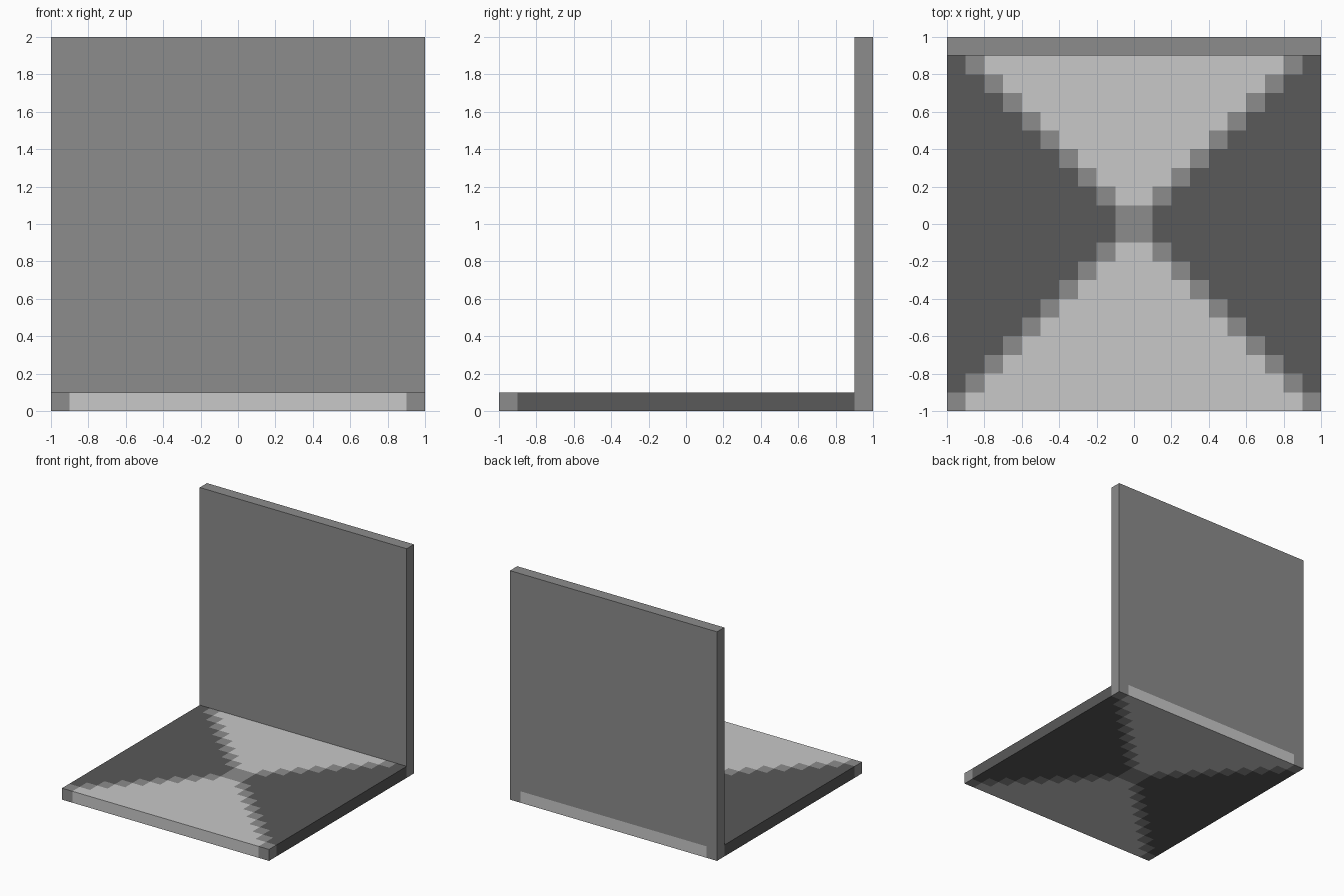
import bpy, bmesh
from mathutils import Matrix, Vector

if "Cube" in bpy.data.objects:
    bpy.data.objects.remove(bpy.data.objects["Cube"])


def material(name, v):
    m = bpy.data.materials.new(name)
    m.diffuse_color = (v, v, v, 1)
    m.use_nodes = True
    m.node_tree.nodes["Principled BSDF"].inputs["Base Color"].default_value = m.diffuse_color
    return m


mid = material("mid_grey", 0.262)
light = material("light_grey", 0.578)
dark = material("dark_grey", 0.100)


def add_object(name, bm, mats):
    bmesh.ops.recalc_face_normals(bm, faces=bm.faces)
    me = bpy.data.meshes.new(name)
    bm.to_mesh(me)
    bm.free()
    for m in mats:
        me.materials.append(m)
    ob = bpy.data.objects.new(name, me)
    bpy.context.collection.objects.link(ob)
    return ob


# Floor slab: 20 x 20 tiles, extruded upward to 0.1 thick
bm = bmesh.new()
bmesh.ops.create_grid(bm, x_segments=20, y_segments=20, size=1.0)
res = bmesh.ops.extrude_face_region(bm, geom=bm.faces[:])
top = [g for g in res["geom"] if isinstance(g, bmesh.types.BMVert)]
bmesh.ops.translate(bm, verts=top, vec=Vector((0, 0, 0.1)))

# Stepped diagonals are mid grey, front/back wedges light, side wedges dark
for f in bm.faces:
    c = f.calc_center_median()
    ix = min(int(abs(c.x) * 10 + 1e-4), 9)
    iy = min(int(abs(c.y) * 10 + 1e-4), 9)
    f.material_index = 0 if ix == iy else (1 if iy > ix else 2)
add_object("floor_slab", bm, [mid, light, dark])

# Back wall standing on the rear row of tiles
bm = bmesh.new()
bmesh.ops.create_cube(bm, size=1.0, matrix=Matrix.Translation((0, 0.95, 1.05))
                      @ Matrix.Diagonal((2.0, 0.1, 1.9, 1.0)))
add_object("back_wall", bm, [mid])
